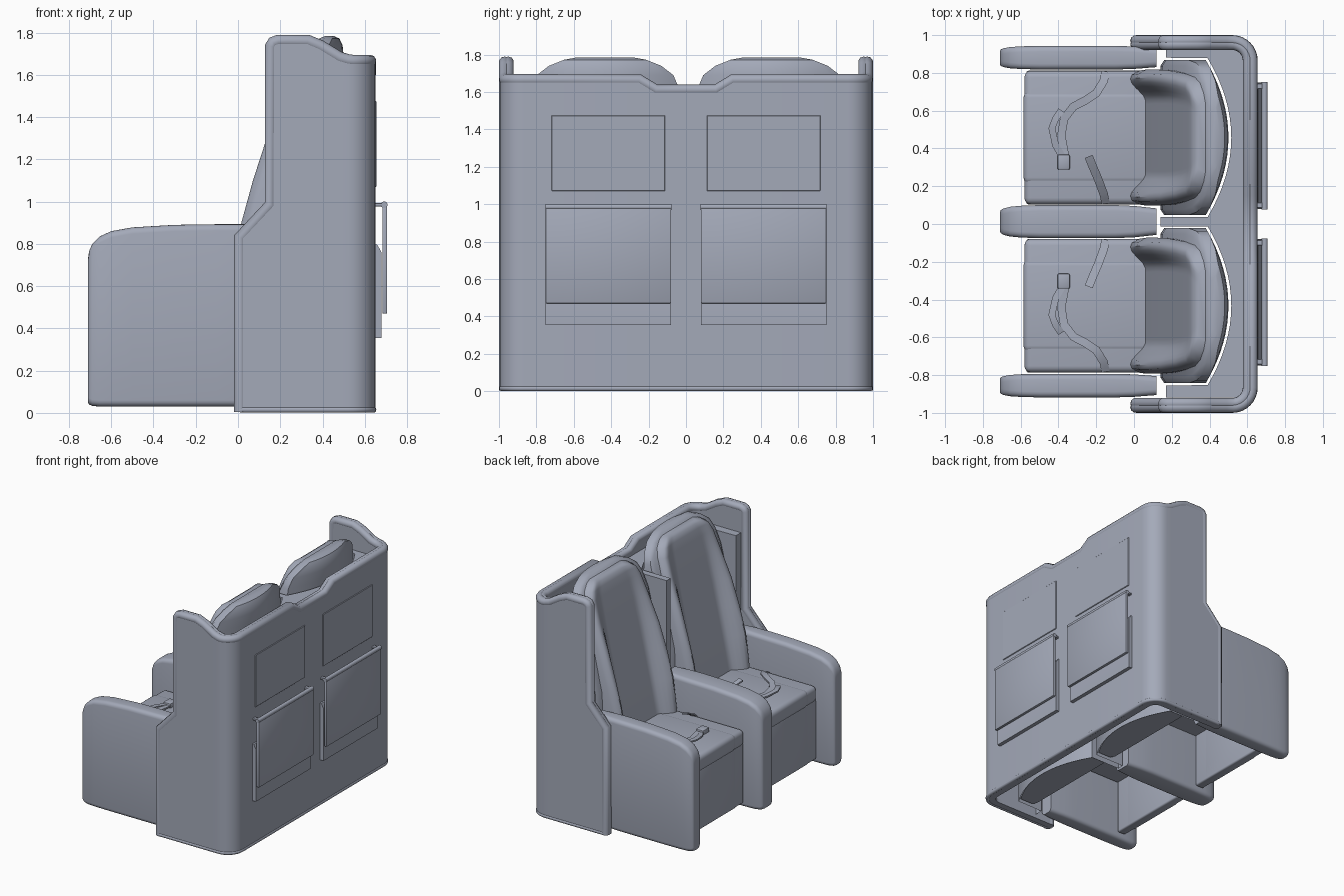
import bpy, bmesh, math
from mathutils import Vector

if "Cube" in bpy.data.objects:
    bpy.data.objects.remove(bpy.data.objects["Cube"])

YC = 0.0125    # centre line of the pair of seats
HALF = 0.445   # distance from that line to each seat centre

# Blue-grey plastic and fabric, used on every part
grey = bpy.data.materials.new("blue_grey")
grey.diffuse_color = (0.37, 0.40, 0.485, 1)
grey.use_nodes = True
grey.node_tree.nodes["Principled BSDF"].inputs["Base Color"].default_value = grey.diffuse_color


def finish(name, bm, angle=35):
    bmesh.ops.recalc_face_normals(bm, faces=bm.faces)
    me = bpy.data.meshes.new(name)
    bm.to_mesh(me)
    bm.free()
    me.shade_smooth()
    me.set_sharp_from_angle(angle=math.radians(angle))
    me.materials.append(grey)
    ob = bpy.data.objects.new(name, me)
    bpy.context.collection.objects.link(ob)
    return ob


def loft(name, rings, angle=35):
    bm = bmesh.new()
    vs = [[bm.verts.new(p) for p in r] for r in rings]
    n = len(vs[0])
    for a, b in zip(vs, vs[1:]):
        for i in range(n):
            j = (i + 1) % n
            bm.faces.new((a[i], a[j], b[j], b[i]))
    bm.faces.new(vs[0])
    bm.faces.new(vs[-1])
    return finish(name, bm, angle)


def box(name, x, y, z, bevel=0.0, seg=3):
    bm = bmesh.new()
    bmesh.ops.create_cube(bm, size=1)
    for v in bm.verts:
        v.co = [(lo + hi) / 2 + c * (hi - lo) for c, (lo, hi) in zip(v.co, (x, y, z))]
    if bevel:
        bmesh.ops.bevel(bm, geom=bm.edges[:], offset=bevel, segments=seg, profile=0.5, affect='EDGES')
    return finish(name, bm)


def tube(name, pts, r):
    cu = bpy.data.curves.new(name, 'CURVE')
    cu.dimensions = '3D'
    cu.bevel_depth, cu.bevel_resolution, cu.use_fill_caps = r, 3, True
    cu.materials.append(grey)
    sp = cu.splines.new('POLY')
    sp.points.add(len(pts) - 1)
    for q, p in zip(sp.points, pts):
        q.co = (*p, 1)
    ob = bpy.data.objects.new(name, cu)
    bpy.context.collection.objects.link(ob)
    return ob


# ---- Outer shell: wing outline (x, top z), rounded corner, back with a dip
wing = [(0.01, 0.83), (0.155, 0.985), (0.157, 1.735), (0.167, 1.752), (0.19, 1.76),
        (0.33, 1.76), (0.39, 1.735), (0.48, 1.68), (0.52, 1.668)]
half = [((x, 0.96), (0, 1), z) for x, z in wing]
for k in range(1, 9):
    a = math.radians(90 - k * 11.25)
    n = (math.cos(a), math.sin(a))
    half.append(((0.52 + 0.095 * n[0], 0.865 + 0.095 * n[1]), n, 1.665))
half += [((0.615, 0.25), (1, 0), 1.665), ((0.615, 0.16), (1, 0), 1.61)]
path = half + [((p[0], -p[1]), (n[0], -n[1]), z) for p, n, z in reversed(half)]


def offset(p, n, d, z):
    return (p[0] + n[0] * d, p[1] + n[1] * d, z)


loft("outer_shell", [[offset(p, n, 0.035, 0.005), offset(p, n, 0.035, z),
                      offset(p, n, -0.035, z), offset(p, n, -0.035, 0.005)] for p, n, z in path])
for name, d in (("shell_rim_outer", 0.01), ("shell_rim_inner", -0.01)):
    tube(name, [(0.01, 0.96 + d, 0.005)] + [offset(p, n, d, z) for p, n, z in path]
         + [(0.01, -0.96 - d, 0.005)], 0.03)
tube("bottom_trim", [offset(p, n, 0.025, 0.015) for p, n, z in path], 0.015)

# ---- Inner liner with a curved bay behind each seat, open underneath
bay = [(0.59, 0.93), (0.17, 0.93), (0.17, 0.868)]
for k in range(17):
    t = 1 - k / 8
    bay.append((0.515 - 0.125 * t * t, HALF + 0.42 * t))
bay += [(0.36, 0.025), (0.14, 0.025)]
outline = [(x, YC + y) for x, y in bay] + [(x, YC - y) for x, y in reversed(bay)]
bm = bmesh.new()
lo = [bm.verts.new((x, y, 0.03)) for x, y in outline]
hi = [bm.verts.new((x, y, 1.58)) for x, y in outline]
for i in range(len(lo)):
    j = (i + 1) % len(lo)
    bm.faces.new((lo[i], lo[j], hi[j], hi[i]))
bm.faces.new(hi)
finish("inner_liner", bm)


# ---- Armrests: rounded cross-sections lofted front to back
def rounded(hw, z0, z1, r):
    pts = []
    for cy, cz, a0 in ((hw - r, z1 - r, 0), (r - hw, z1 - r, 90), (r - hw, z0 + r, 180), (hw - r, z0 + r, 270)):
        for k in range(5):
            a = math.radians(a0 + k * 22.5)
            pts.append((cy + r * math.cos(a), cz + r * math.sin(a)))
    return pts


# x, width fraction, bottom z, top z
arm = [(-0.71, 0.58, 0.05, 0.73), (-0.705, 0.7, 0.04, 0.765), (-0.69, 0.8, 0.033, 0.80),
       (-0.655, 0.9, 0.03, 0.835), (-0.6, 0.96, 0.03, 0.86), (-0.5, 1, 0.03, 0.878), (-0.3, 1, 0.03, 0.89),
       (-0.1, 1, 0.03, 0.893), (0.0, 0.95, 0.03, 0.893), (0.12, 0.8, 0.03, 0.893)]
for name, yc, hw in (("left_armrest", YC + 0.868, 0.0625), ("middle_armrest", YC, 0.0875),
                     ("right_armrest", YC - 0.868, 0.0625)):
    loft(name, [[(x, yc + y, z) for y, z in rounded(hw * f, z0, z1, 0.03)] for x, f, z0, z1 in arm], 50)

# z, centre x, bolster depth, half width, thickness of the padded backrest
PAD = [(0.5, 0.03, 0.05, 0.35, 0.13), (0.65, 0.06, 0.08, 0.355, 0.13), (0.9, 0.115, 0.10, 0.36, 0.13),
       (1.1, 0.16, 0.09, 0.36, 0.13), (1.3, 0.205, 0.07, 0.355, 0.13), (1.5, 0.25, 0.035, 0.34, 0.12),
       (1.65, 0.285, 0.015, 0.32, 0.1), (1.71, 0.30, 0.01, 0.29, 0.09), (1.745, 0.315, 0.005, 0.24, 0.07),
       (1.76, 0.34, 0, 0.19, 0.04)]
# z, front x, half width, back x of the hard seat shell
BACK = [(0.05, 0.25, 0.41, 0.5), (0.5, 0.14, 0.41, 0.5), (1.0, 0.15, 0.41, 0.5), (1.3, 0.22, 0.41, 0.5),
        (1.5, 0.27, 0.41, 0.5), (1.62, 0.31, 0.395, 0.5), (1.69, 0.34, 0.365, 0.5), (1.74, 0.365, 0.30, 0.495),
        (1.772, 0.385, 0.22, 0.48), (1.783, 0.41, 0.16, 0.455)]


def pad_ring(z, xc, b, w, th, yc):
    pts = []
    for k in range(33):
        t = -1 + k / 16
        s = max(0, min(1, (abs(t) - 0.55) / 0.33))
        s = s * s * (3 - 2 * s)
        edge = min(1, max(0, (abs(t) - 0.85) / 0.15))
        pts.append((xc - b * s + min(0.05, th * 0.6) * (1 - math.sqrt(1 - edge * edge)), yc + t * w, z))
    return pts + [(xc + th, yc + w * 0.98, z), (xc + th, yc - w * 0.98, z)]


def back_ring(z, xf, w, xb, yc):
    pts = [(xb - 0.12 * (k / 8 - 1) ** 2 * (w / 0.41) ** 2, yc + (k / 8 - 1) * w, z) for k in range(17)]
    return pts + [(xf + 0.02, yc + w, z), (xf, yc + w - 0.03, z), (xf, yc - w + 0.03, z), (xf + 0.02, yc - w, z)]


def strap(name, pts, hw):
    rings = []
    for i, p in enumerate(pts):
        d = Vector(pts[min(i + 1, len(pts) - 1)]) - Vector(pts[max(i - 1, 0)])
        s = Vector((-d.y, d.x, 0)).normalized() * hw
        u = Vector((0, 0, 0.006))
        c = Vector(p)
        rings.append([c + s + u, c - s + u, c - s - u, c + s - u])
    loft(name, rings)


for side, m in (("left", 1), ("right", -1)):
    yc = YC + m * HALF
    loft(side + "_backrest_pad", [pad_ring(*s, yc) for s in PAD], 40)
    loft(side + "_seat_shell", [back_ring(*s, yc) for s in BACK], 40)

    # Cushion and leg rest: full-width pad with a slightly raised centre panel
    for part, w, lift in (("side", 0.354, 0.0), ("centre", 0.246, 0.005)):
        y = (yc - w, yc + w)
        box(f"{side}_{part}_cushion", (-0.58 - lift, 0.12), y, (0.52, 0.645 + lift), 0.035, 4)
        box(f"{side}_{part}_leg_rest", (-0.57 - lift, -0.5), y, (0.07, 0.535), 0.012)
    box(side + "_seat_pan", (-0.55, 0.12), (yc - 0.35, yc + 0.35), (0.49, 0.53))

    # Seat belt lying across the cushion
    def Y(v):
        return yc + m * v
    strap(side + "_long_belt", [(-0.15, Y(0.35), 0.63), (-0.16, Y(0.30), 0.66), (-0.2, Y(0.235), 0.68),
                                (-0.26, Y(0.195), 0.675), (-0.32, Y(0.165), 0.67), (-0.37, Y(0.1), 0.665),
                                (-0.385, Y(0.01), 0.66), (-0.365, Y(-0.1), 0.665)], 0.022)
    strap(side + "_belt_loop", [(-0.385, Y(0.145), 0.665), (-0.415, Y(0.1), 0.68), (-0.435, Y(0.05), 0.68),
                                (-0.415, Y(-0.04), 0.67), (-0.38, Y(-0.1), 0.665)], 0.018)
    strap(side + "_short_belt", [(-0.15, Y(-0.35), 0.63), (-0.16, Y(-0.3), 0.67), (-0.19, Y(-0.22), 0.71),
                                 (-0.22, Y(-0.15), 0.75), (-0.24, Y(-0.1), 0.77)], 0.022)
    box(side + "_buckle", (-0.405, -0.34), (Y(-0.13) - 0.04, Y(-0.13) + 0.04), (0.648, 0.685), 0.008, 2)

    # Screen, folding tray and pocket on the back of the shell
    s = m * 0.415
    box(side + "_screen", (0.64, 0.656), (s - 0.304, s + 0.304), (1.07, 1.475), 0.003, 1)
    box(side + "_tray_table", (0.683, 0.706), (s - 0.335, s + 0.335), (0.47, 0.98), 0.005, 2)
    tube(side + "_tray_hinge", [(0.692, s - 0.337, 0.985), (0.692, s + 0.337, 0.985)], 0.016)
    for e in (-0.315, 0.315):
        box(side + "_hinge_arm", (0.64, 0.692), (s + e - 0.015, s + e + 0.015), (0.977, 0.993), 0.003, 1)
    pocket = [(0.64, 0.355), (0.679, 0.355), (0.679, 0.76), (0.66, 0.795), (0.64, 0.8)]
    loft(side + "_pocket", [[(x, s + e, z) for x, z in pocket] for e in (-0.335, 0.335)])
